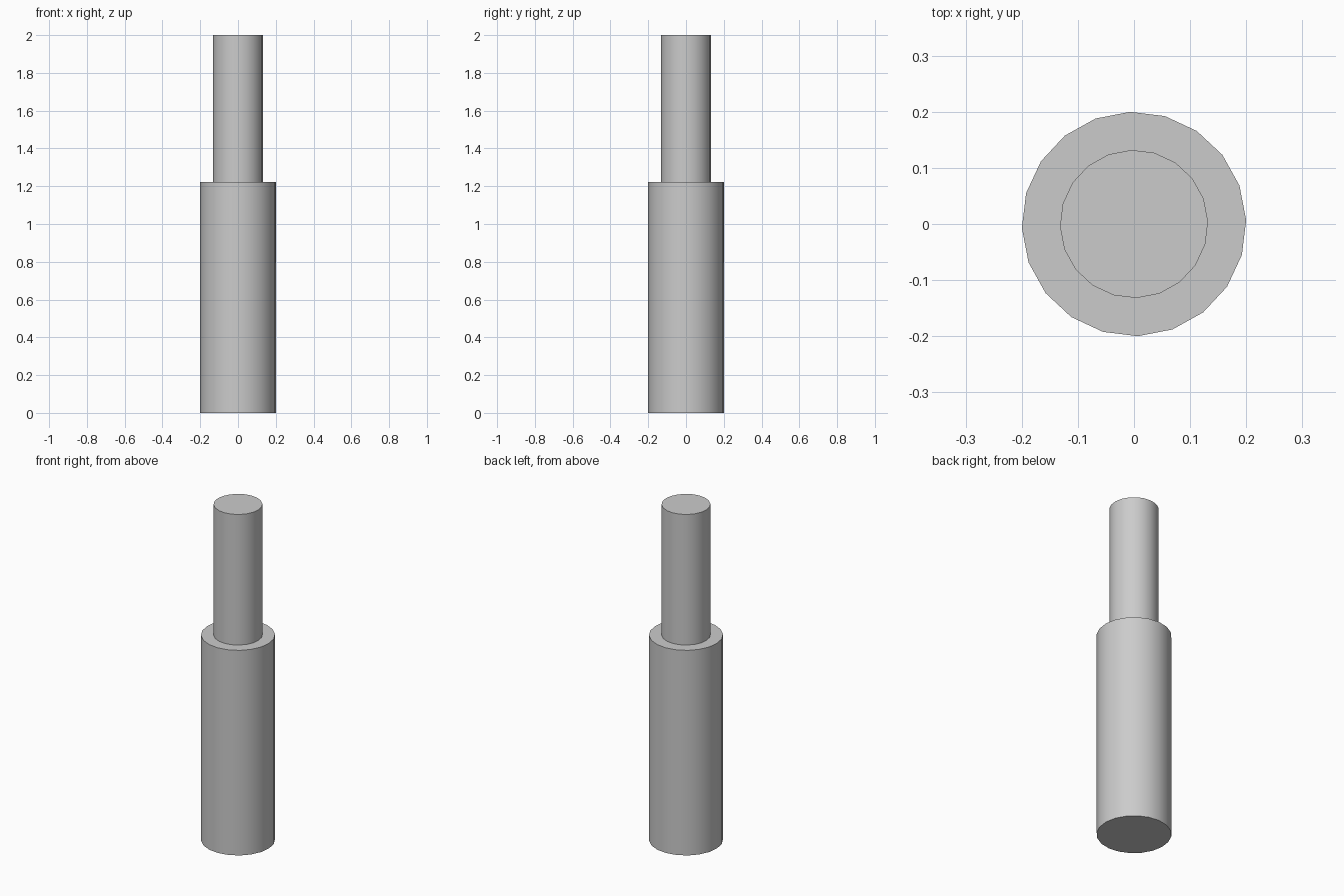
import bpy, bmesh, math

if "Cube" in bpy.data.objects:
    bpy.data.objects.remove(bpy.data.objects["Cube"])

SIDES = 20
TURN = math.radians(2)


def ring(bm, radius, z):
    return [bm.verts.new((radius * math.cos(TURN + math.tau * i / SIDES),
                          radius * math.sin(TURN + math.tau * i / SIDES), z))
            for i in range(SIDES)]


# Stepped shaft: wide lower barrel, flat shoulder, narrow upper pin
profile = [(0.2, 0.0), (0.2, 1.222), (0.132, 1.222), (0.132, 2.0)]
bm = bmesh.new()
rings = [ring(bm, r, z) for r, z in profile]
for low, high in zip(rings, rings[1:]):
    for i in range(SIDES):
        j = (i + 1) % SIDES
        bm.faces.new((low[i], low[j], high[j], high[i]))

# End caps
bm.faces.new(rings[0][::-1])
bm.faces.new(rings[-1])
bmesh.ops.recalc_face_normals(bm, faces=bm.faces[:])

mesh = bpy.data.meshes.new("stepped_shaft")
bm.to_mesh(mesh)
bm.free()
shaft = bpy.data.objects.new("stepped_shaft", mesh)
bpy.context.collection.objects.link(shaft)

# Smooth round walls, sharp rims
bpy.context.view_layer.objects.active = shaft
shaft.select_set(True)
bpy.ops.object.shade_smooth_by_angle(angle=math.radians(30))
